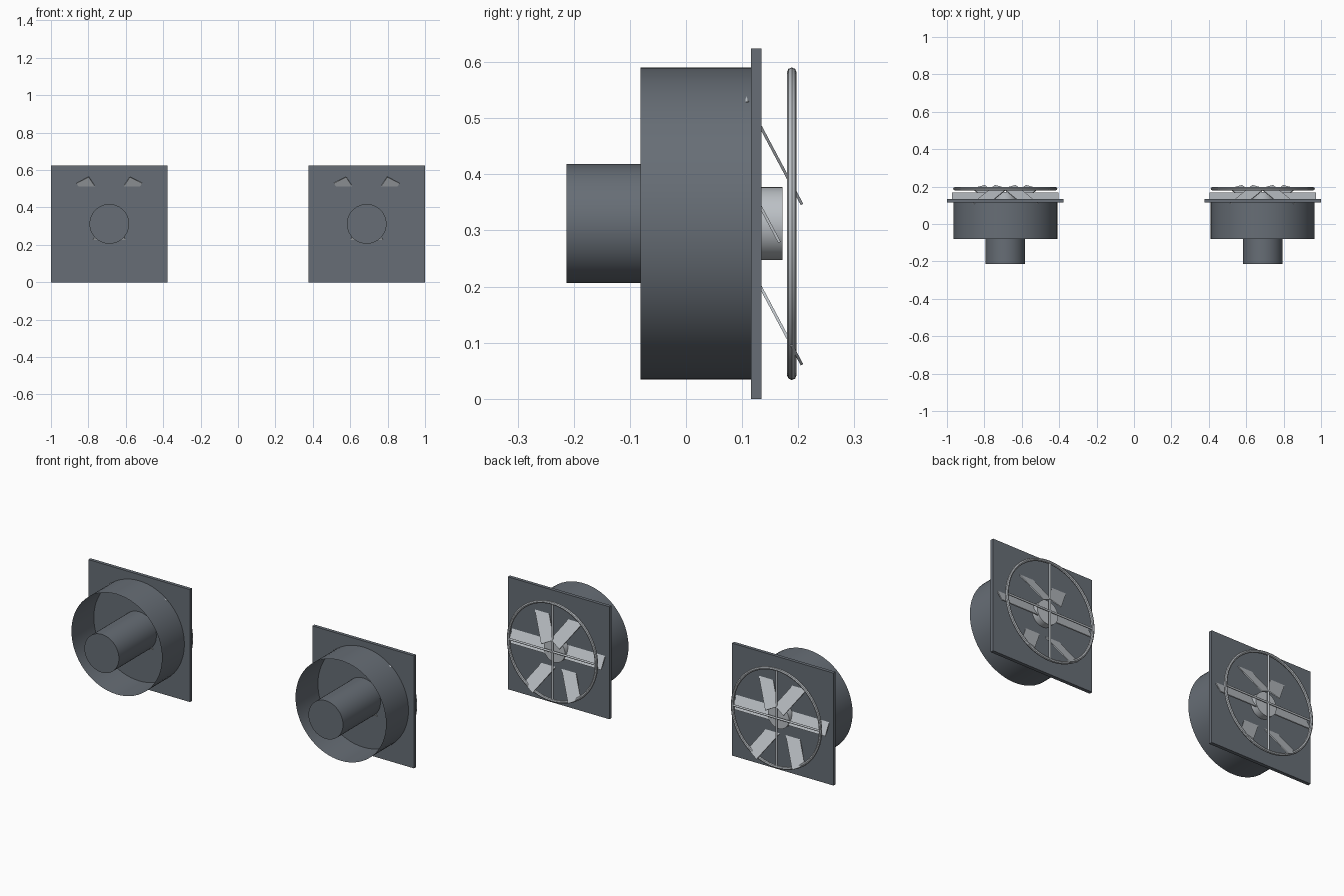
import bpy, math
from mathutils import Matrix, Vector

if "Cube" in bpy.data.objects:
    bpy.data.objects.remove(bpy.data.objects["Cube"])

CZ = 0.312          # fan axis height
RX90 = math.pi / 2


def material(name, rgb):
    m = bpy.data.materials.new(name)
    m.diffuse_color = (*rgb, 1)
    m.use_nodes = True
    m.node_tree.nodes["Principled BSDF"].inputs["Base Color"].default_value = m.diffuse_color
    return m


dark = material("dark_grey_paint", (0.135, 0.155, 0.18))
light = material("light_grey_metal", (0.50, 0.53, 0.56))


def finish(name, mat, smooth=False):
    ob = bpy.context.object
    ob.name = name
    ob.data.materials.append(mat)
    if smooth:
        bpy.ops.object.shade_smooth_by_angle(angle=math.radians(40))
    return ob


def tube(name, mat, cx, r, y0, y1, fill='NGON', n=48):
    """Cylinder along the y axis."""
    bpy.ops.mesh.primitive_cylinder_add(
        vertices=n, radius=r, depth=y1 - y0, end_fill_type=fill,
        location=(cx, (y0 + y1) / 2, CZ), rotation=(RX90, 0, 0))
    return finish(name, mat, True)


def box(name, mat, size, matrix):
    bpy.ops.mesh.primitive_cube_add(size=1)
    ob = finish(name, mat)
    ob.data.transform(Matrix.Diagonal((*size, 1)))
    ob.matrix_world = matrix
    return ob


def fan(cx, side):
    # square wall plate, open duct and motor
    box(side + "_wall_plate", dark, (0.624, 0.019, 0.624),
        Matrix.Translation((cx, 0.125, CZ)))
    tube(side + "_duct", dark, cx, 0.278, -0.081, 0.116, 'NOTHING', 64)
    tube(side + "_motor", dark, cx, 0.106, -0.213, 0.118)
    # hub
    tube(side + "_hub", light, cx, 0.065, 0.118, 0.172)
    # six blades, all leaning in the same direction
    tilt = Matrix.Rotation(math.radians(28), 4, 'X')
    for i in range(6):
        a = i * math.pi / 3
        pos = Vector((cx + 0.165 * math.cos(a), 0.149, CZ + 0.165 * math.sin(a)))
        box(f"{side}_blade_{i + 1}", light, (0.24, 0.005, 0.076),
            Matrix.Translation(pos) @ tilt @ Matrix.Rotation(-a, 4, 'Y'))
    # guard ring with crossed bars
    bpy.ops.mesh.primitive_torus_add(
        major_segments=64, minor_segments=8, major_radius=0.27,
        minor_radius=0.0085, location=(cx, 0.1885, CZ), rotation=(RX90, 0, 0))
    finish(side + "_guard_ring", light, True)
    for nm, rot in (("vertical", (0, 0, 0)), ("horizontal", (0, RX90, 0))):
        bpy.ops.mesh.primitive_cylinder_add(
            vertices=12, radius=0.0055, depth=0.54,
            location=(cx, 0.1885, CZ), rotation=rot)
        finish(f"{side}_guard_bar_{nm}", light, True)


fan(-0.688, "left")
fan(0.688, "right")
